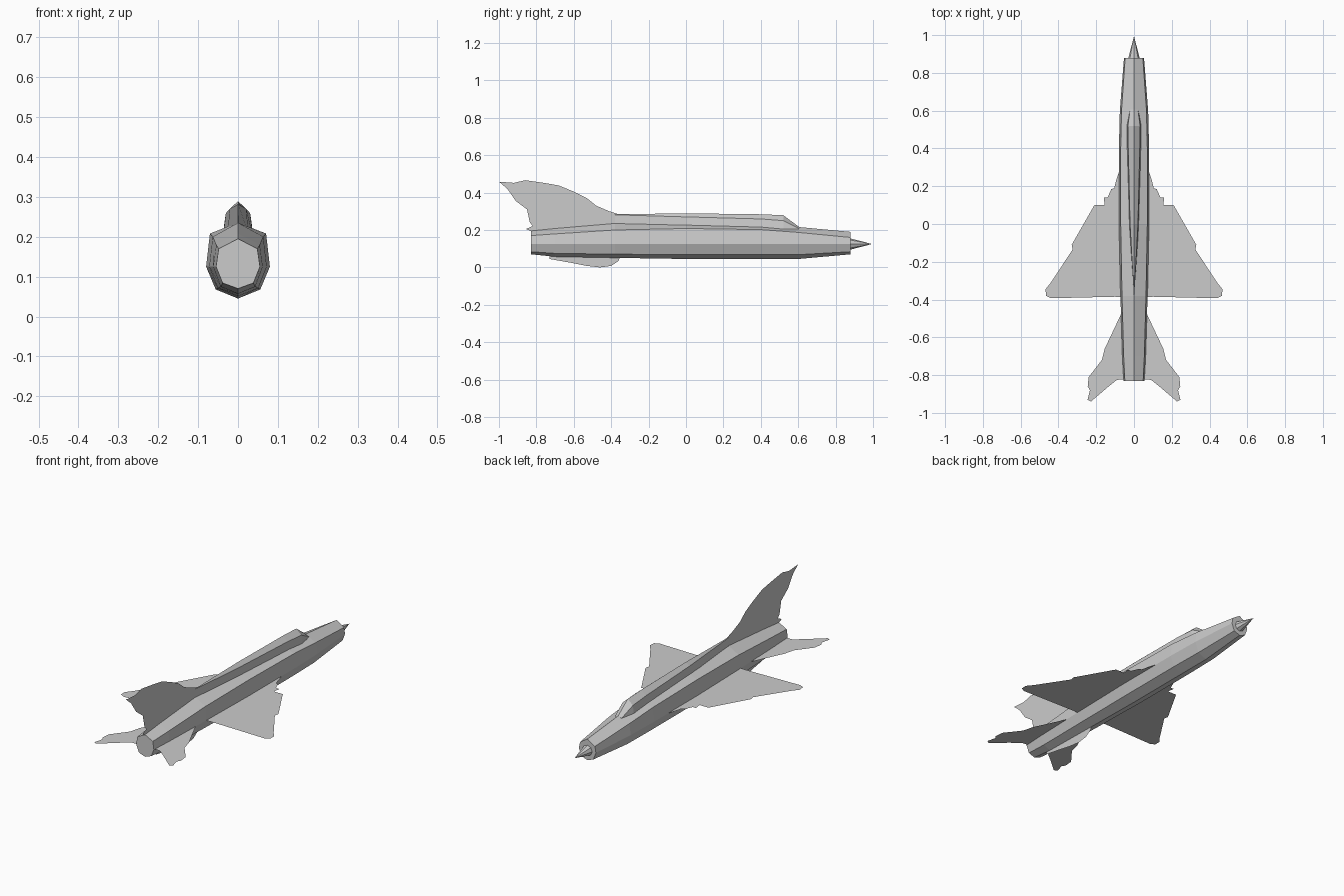
import bpy, bmesh

cube = bpy.data.objects.get("Cube")
if cube:
    bpy.data.objects.remove(cube)

grey = bpy.data.materials.new("light_grey")
grey.use_nodes = True
colour = (0.6, 0.6, 0.6, 1)
grey.diffuse_color = colour
grey.node_tree.nodes["Principled BSDF"].inputs["Base Color"].default_value = colour


def finish(name, bm, solid=True):
    if solid:
        bmesh.ops.recalc_face_normals(bm, faces=bm.faces)
    mesh = bpy.data.meshes.new(name)
    bm.to_mesh(mesh)
    bm.free()
    mesh.materials.append(grey)
    obj = bpy.data.objects.new(name, mesh)
    bpy.context.collection.objects.link(obj)
    return obj


def loft(name, rings):
    """Skin a list of equal-length closed rings and cap both ends."""
    bm = bmesh.new()
    loops = [[bm.verts.new(p) for p in ring] for ring in rings]
    n = len(loops[0])
    for a, b in zip(loops, loops[1:]):
        for i in range(n):
            j = (i + 1) % n
            bm.faces.new((a[i], a[j], b[j], b[i]))
    bm.faces.new(loops[0])
    bm.faces.new(loops[-1])
    return finish(name, bm)


def mirrored_ring(y, half):
    """Half profile from top centre to bottom centre, reflected across x."""
    right = [(x, y, z) for x, z in half]
    return right + [(-x, y, z) for x, z in reversed(half) if x > 0]


def sheet(name, points):
    """Thin flat surface from an outline."""
    bm = bmesh.new()
    face = bm.faces.new([bm.verts.new(p) for p in points])
    face.normal_update()
    if face.normal.z < 0:
        face.normal_flip()
    bmesh.ops.triangulate(bm, faces=[face])
    return finish(name, bm, False)


# Fuselage: y, half width, top, shoulder, lower edge, bottom
MID = 0.125
stations = [
    (-0.83, 0.055, 0.195, 0.170, 0.084, 0.070),
    (-0.70, 0.062, 0.208, 0.179, 0.075, 0.057),
    (-0.38, 0.072, 0.235, 0.200, 0.071, 0.051),
    (0.00, 0.080, 0.236, 0.208, 0.068, 0.045),
    (0.40, 0.080, 0.230, 0.202, 0.068, 0.045),
    (0.60, 0.075, 0.216, 0.187, 0.068, 0.045),
    (0.88, 0.053, 0.190, 0.160, 0.084, 0.070),
]
loft("fuselage", [
    mirrored_ring(y, [(0, top), (w * 0.88, sh), (w, MID), (w * 0.7, low), (0, bot)])
    for y, w, top, sh, low, bot in stations])

# Canopy and spine: y, half width, shoulder height, top height, base height
spine = [
    (-0.38, 0.001, 0.281, 0.284, 0.22),
    (0.00, 0.026, 0.270, 0.289, 0.21),
    (0.40, 0.038, 0.259, 0.284, 0.20),
    (0.52, 0.040, 0.250, 0.279, 0.19),
    (0.605, 0.026, 0.207, 0.216, 0.18),
]
loft("canopy_spine", [
    mirrored_ring(y, [(0, top), (w * 0.8, sh), (w, base), (0, base)])
    for y, w, sh, top, base in spine])

# Nose cone
bpy.ops.mesh.primitive_cone_add(vertices=8, radius1=0.031, radius2=0, depth=0.12,
                                location=(0, 0.935, MID), rotation=(-1.5708, 0, 0))
cone = bpy.context.object
cone.name = "nose_cone"
cone.data.materials.append(grey)

# Delta wings and tailplanes
wing = [(0, 0.29), (0.075, 0.29), (0.095, 0.23), (0.105, 0.19), (0.12, 0.185),
        (0.14, 0.14), (0.16, 0.14), (0.155, 0.1), (0.21, 0.1), (0.25, 0.03),
        (0.33, -0.11), (0.325, -0.135), (0.44, -0.31), (0.468, -0.345),
        (0.466, -0.38), (0.44, -0.393), (0.1, -0.385), (0, -0.39)]
tail = [(0, -0.48), (0.07, -0.48), (0.11, -0.565), (0.155, -0.66), (0.17, -0.72),
        (0.24, -0.81), (0.245, -0.86), (0.233, -0.88), (0.246, -0.93),
        (0.228, -0.94), (0.14, -0.865), (0.09, -0.825), (0, -0.82)]
for side, s in (("left", 1), ("right", -1)):
    for part, outline in (("wing", wing), ("tailplane", tail)):
        sheet(f"{side}_{part}", [(s * x, y, MID) for x, y in outline])

# Upright fin and ventral fin on the centre line
fin = [(-0.36, 0.2), (-0.36, 0.284), (-0.41, 0.3), (-0.48, 0.33), (-0.53, 0.37),
       (-0.6, 0.405), (-0.68, 0.438), (-0.76, 0.452), (-0.86, 0.466),
       (-0.92, 0.452), (-1, 0.458), (-0.955, 0.42), (-0.91, 0.355),
       (-0.85, 0.31), (-0.835, 0.24), (-0.82, 0.222), (-0.855, 0.205), (-0.82, 0.19)]
ventral = [(-0.73, 0.07), (-0.73, 0.045), (-0.6, 0.022), (-0.53, 0.008), (-0.46, 0),
           (-0.4, 0.008), (-0.36, 0.035), (-0.35, 0.07)]
for name, outline in (("tail_fin", fin), ("ventral_fin", ventral)):
    sheet(name, [(0, y, z) for y, z in outline])
